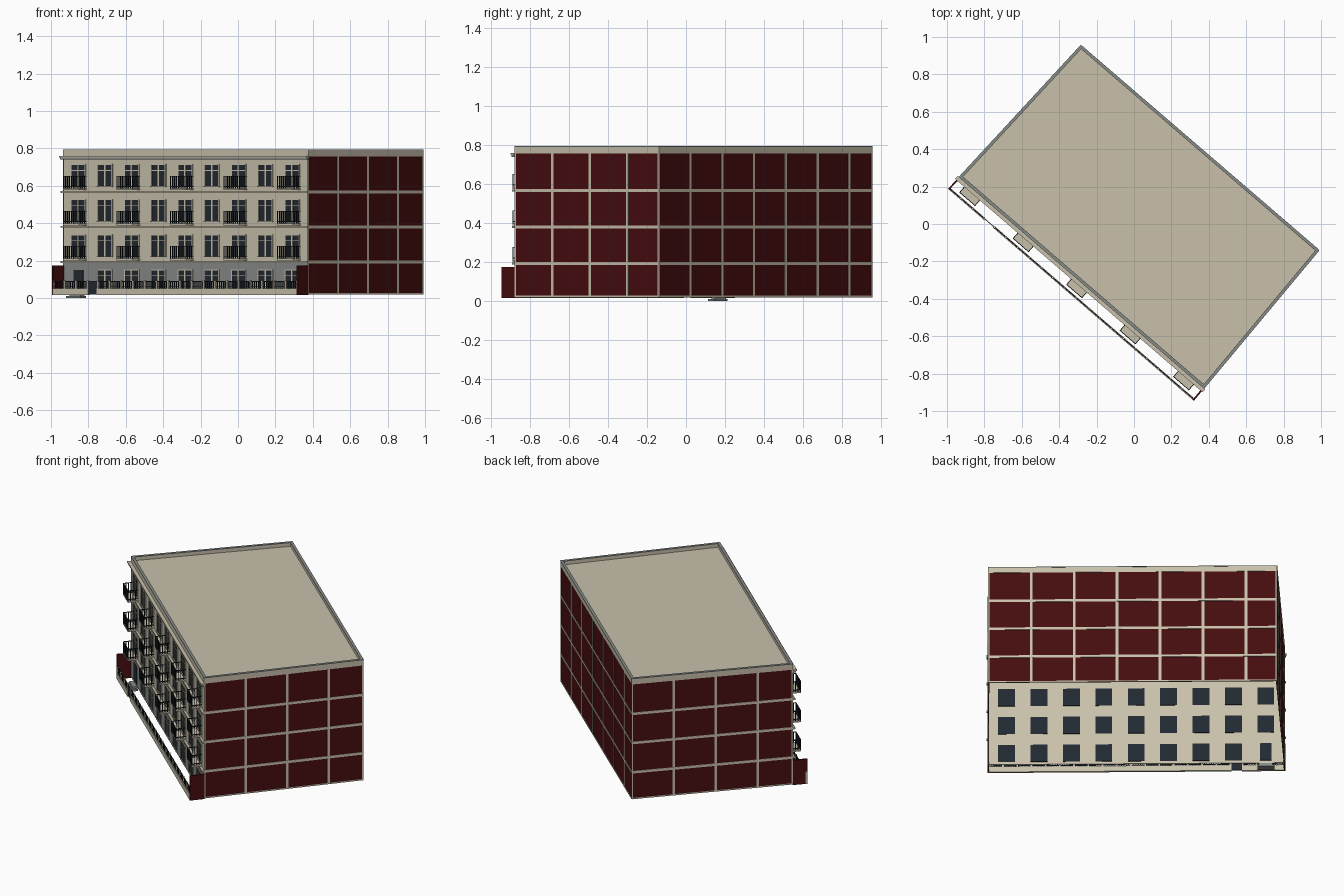
import bpy, bmesh
from mathutils import Vector

if "Cube" in bpy.data.objects:
    bpy.data.objects.remove(bpy.data.objects["Cube"])

# ---- colours (linear) ----
def mat(name, col):
    m = bpy.data.materials.new(name)
    m.diffuse_color = (*col, 1)
    m.use_nodes = True
    m.node_tree.nodes["Principled BSDF"].inputs["Base Color"].default_value = m.diffuse_color
    return m

CREAM = mat("cream plaster", (0.58, 0.53, 0.41))
RED = mat("dark red panel", (0.062, 0.004, 0.005))
GREY = mat("grey stone", (0.24, 0.26, 0.245))
GLASS = mat("dark glass", (0.016, 0.022, 0.03))
IRON = mat("black iron", (0.009, 0.013, 0.017))

# ---- footprint, counter-clockwise from the facade's left end ----
A, D, C, B = [Vector(p) for p in
              ((-0.935, 0.251), (0.375, -0.878), (0.99, -0.14), (-0.284, 0.956))]
FRONT, RIGHT, BACK, LEFT = (A, D), (D, C), (C, B), (B, A)
BASE, TOP = 0.02, 0.795
FLOOR = 0.1875

def length(run):
    return (run[1] - run[0]).length

def box(bm, run, s0, s1, o0, o1, z0, z1):
    """Box along a wall run: s = distance along, o = distance outward, z = height."""
    p, q = run
    d = (q - p).normalized()
    n = Vector((d.y, -d.x))
    vs = [bm.verts.new((*(p + d * s + n * o), z)) for z in (z0, z1)
          for s, o in ((s0, o0), (s0, o1), (s1, o1), (s1, o0))]
    for f in ((3, 2, 1, 0), (4, 5, 6, 7), (0, 1, 5, 4), (1, 2, 6, 5), (2, 3, 7, 6), (3, 0, 4, 7)):
        bm.faces.new([vs[i] for i in f])

def part(name, material, boxes):
    bm = bmesh.new()
    for b in boxes:
        box(bm, *b)
    bmesh.ops.recalc_face_normals(bm, faces=bm.faces)
    me = bpy.data.meshes.new(name)
    bm.to_mesh(me)
    bm.free()
    me.materials.append(material)
    ob = bpy.data.objects.new(name, me)
    bpy.context.collection.objects.link(ob)
    return ob

# ---- roof deck ----
me = bpy.data.meshes.new("roof")
me.from_pydata([(*p, 0.77) for p in (A, D, C, B)], [], [(0, 1, 2, 3)])
me.materials.append(CREAM)
bpy.context.collection.objects.link(bpy.data.objects.new("roof", me))

# ---- parapet and coping ----
ALL = (FRONT, RIGHT, BACK, LEFT)
part("parapet", CREAM, [(r, 0, length(r), -0.014, 0.001, 0.757, TOP - 0.004) for r in ALL])
part("parapet_coping", GREY, [(r, 0, length(r), -0.015, 0.002, TOP - 0.004, TOP) for r in ALL])

# ---- three blind walls: red panels with a cream grid ----
for name, r in (("right", RIGHT), ("back", BACK), ("left", LEFT)):
    L = length(r)
    part(name + "_wall", RED, [(r, 0, L, -0.006, -0.001, BASE, 0.77)])
    w = 0.008
    bars = [(r, max(0, s - w), min(L, s + w), -0.003, 0.001, BASE, 0.76)
            for s in [0.25 * i for i in range(int(L / 0.25) + 1)] + [L]]
    bars += [(r, 0, L, -0.003, 0.0015, z - w, z + w) for z in (0.193, 0.381, 0.568)]
    bars.append((r, 0, L, -0.003, 0.0015, BASE, BASE + 0.008))
    part(name + "_wall_grid", CREAM, bars)

# ---- facade ----
LF = length(FRONT)
part("facade", CREAM, [(FRONT, 0, LF, -0.004, 0, BASE, 0.77)])
part("ground_floor_cladding", GREY, [(FRONT, 0, LF, 0, 0.002, BASE, 0.188)])
part("floor_bands", CREAM, [(FRONT, -0.006, LF + 0.006, 0, 0.014, z - 0.005, z + 0.005)
                            for z in (0.193, 0.381, 0.568)])
part("cornice", CREAM, [(FRONT, -0.01, LF + 0.008, 0, 0.022, 0.752, 0.76)])
part("cornice_lip", GREY, [(FRONT, -0.008, LF + 0.006, 0, 0.016, 0.74, 0.752)])

# ---- windows (nine per floor) and entrance door ----
cols = [0.11 + i * (LF - 0.22) / 8 for i in range(9)]
glass, frames, sills = [], [], []
for k in range(4):
    z0, z1 = 0.036 + k * FLOOR, 0.15 + k * FLOOR
    for i, u in enumerate(cols):
        h = 0.034 if (k, i) == (0, 0) else 0.049
        glass.append((FRONT, u - h, u + h, -0.007, 0.004, z0, z1))
        if h < 0.04:
            continue
        frames.append((FRONT, u - 0.005, u + 0.005, 0.003, 0.006, z0, z1))
        frames.append((FRONT, u - h, u + h, 0.003, 0.0055, z1 - 0.032, z1 - 0.029))
        frames += [(FRONT, u + e - 0.003, u + e + 0.003, 0, 0.006, z0, z1) for e in (-h, h)]
        frames.append((FRONT, u - h - 0.003, u + h + 0.003, 0, 0.006, z1 - 0.002, z1 + 0.003))
        sills.append((FRONT, u - h - 0.005, u + h + 0.005, 0, 0.009, z0 - 0.005, z0))
part("window_glass", GLASS, glass)
part("window_frames", CREAM, frames)
part("window_sills", CREAM, sills)
part("door_step", GREY, [(FRONT, 0.06, 0.16, 0, 0.045, 0, 0.012),
                         (FRONT, 0.07, 0.15, 0, 0.03, 0.012, BASE + 0.005)])

# ---- balconies on every second column, upper three floors ----
slabs, rails = [], []
hw, dep, t = 0.056, 0.062, 0.002
for k in (1, 2, 3):
    zb = 0.022 + k * FLOOR
    zt = zb + 0.068
    for u in cols[::2]:
        slabs.append((FRONT, u - hw, u + hw, 0, dep, zb - 0.008, zb + 0.002))
        for z in (zb + 0.01, zt - 0.003):
            rails.append((FRONT, u - hw, u + hw, dep - 2 * t, dep, z, z + 0.004))
            rails += [(FRONT, u + e - t, u + e + t, 0, dep, z, z + 0.004)
                      for e in (-hw + t, hw - t)]
        for j in range(9):
            s = u - hw + t + j * (2 * hw - 2 * t) / 8
            rails.append((FRONT, s - t, s + t, dep - 2 * t, dep, zb, zt))
        for e in (-hw + t, hw - t):
            rails += [(FRONT, u + e - t, u + e + t, o - t, o + t, zb, zt)
                      for o in (0.016, 0.031, 0.046)]
part("balcony_slabs", CREAM, slabs)
part("balcony_railings", IRON, rails)

# ---- forecourt: red side walls, low front wall, railing and gate ----
F = 0.087
LL = length(LEFT)
part("forecourt_side_walls", RED, [(RIGHT, -F, 0, -0.008, 0.001, BASE - 0.004, 0.175),
                                   (LEFT, LL, LL + F, -0.008, 0.001, BASE - 0.004, 0.175)])
g0, g1 = 0.25, 0.312          # gate opening
kerb, posts, bars = [], [], []
for s0, s1 in ((-0.004, g0), (g1, LF)):
    kerb.append((FRONT, s0, s1, F - 0.012, F, BASE - 0.004, 0.052))
    bars += [(FRONT, s0, s1, F - 0.009, F - 0.004, z, z + 0.005) for z in (0.058, 0.086)]
    n = max(2, round((s1 - s0) / 0.085))
    step = (s1 - s0 - 0.01) / n
    for i in range(n + 1):
        c = s0 + 0.005 + i * step
        posts.append((FRONT, c - 0.005, c + 0.005, F - 0.011, F - 0.001, 0.05, 0.094))
        if i < n:
            for j in range(1, 6):
                b = c + j * step / 6
                bars.append((FRONT, b - t, b + t, F - 0.0085, F - 0.0045, 0.05, 0.09))
part("front_low_wall", CREAM, kerb)
part("front_railing_posts", CREAM, posts)
part("front_railing", IRON, bars)
part("gate", GLASS, [(FRONT, g0, g1, F - 0.009, F - 0.005, BASE, 0.092)])
